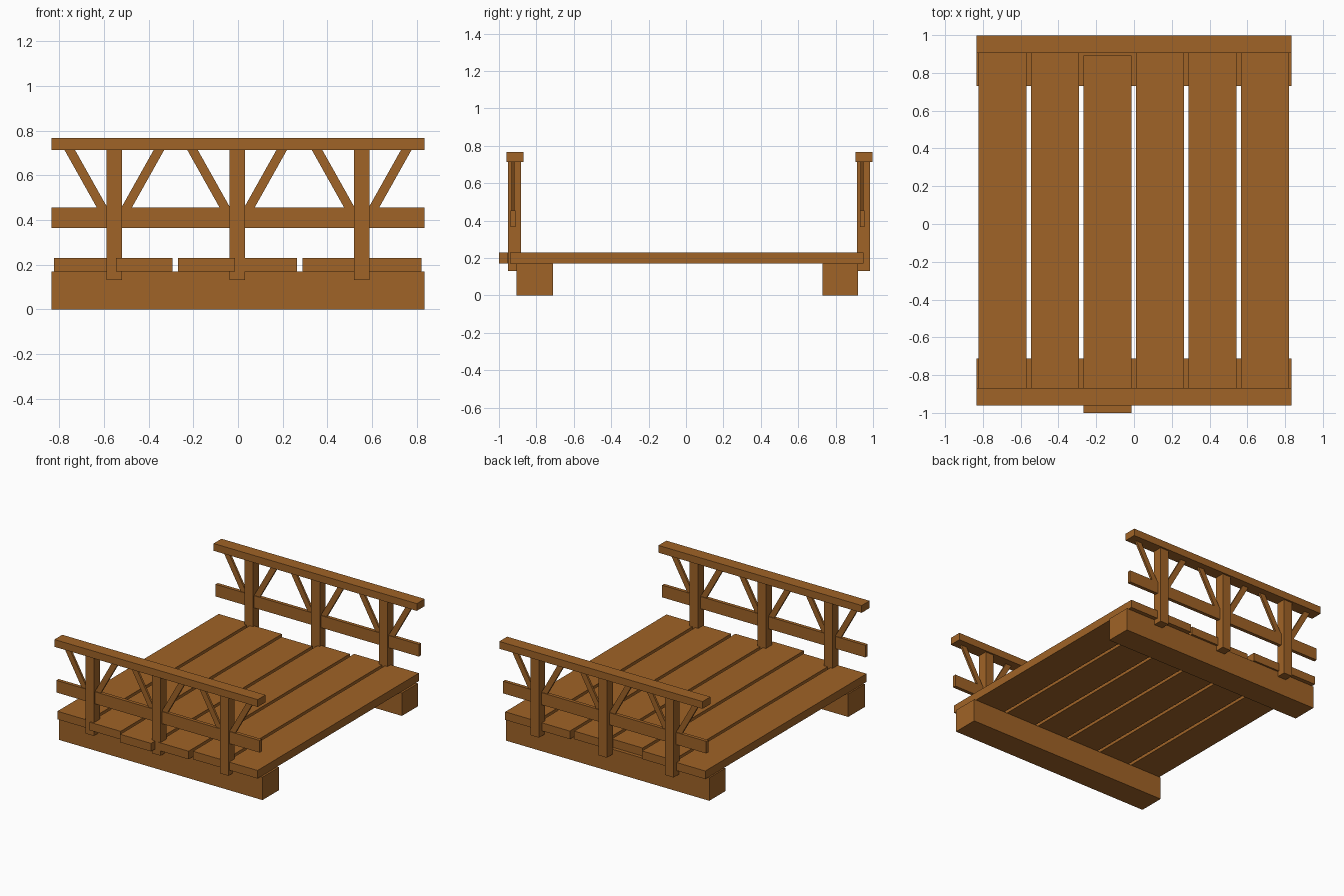
import bpy

if "Cube" in bpy.data.objects:
    bpy.data.objects.remove(bpy.data.objects["Cube"])

wood = bpy.data.materials.new("wood")
wood.diffuse_color = (0.35, 0.125, 0.02, 1)
wood.use_nodes = True
wood.node_tree.nodes["Principled BSDF"].inputs["Base Color"].default_value = wood.diffuse_color


def prism(name, profile, y0, y1):
    """Extrude an x/z quad profile from y0 to y1."""
    verts = [(x, y0, z) for x, z in profile] + [(x, y1, z) for x, z in profile]
    faces = [(0, 1, 2, 3), (7, 6, 5, 4)]
    faces += [(i, i + 4, (i + 1) % 4 + 4, (i + 1) % 4) for i in range(4)]
    # a profile listed clockwise needs its faces reversed
    area = sum(profile[i][0] * profile[(i + 1) % 4][1] -
               profile[(i + 1) % 4][0] * profile[i][1] for i in range(4))
    if area < 0:
        faces = [f[::-1] for f in faces]
    mesh = bpy.data.meshes.new(name)
    mesh.from_pydata(verts, [], faces)
    mesh.materials.append(wood)
    obj = bpy.data.objects.new(name, mesh)
    bpy.context.collection.objects.link(obj)
    return obj


def box(name, x0, x1, y0, y1, z0, z1):
    return prism(name, [(x0, z0), (x1, z0), (x1, z1), (x0, z1)], y0, y1)


# support beams
box("front_beam", -0.835, 0.835, -0.905, -0.711, 0, 0.17)
box("back_beam", -0.835, 0.835, 0.731, 0.919, 0, 0.17)

# deck planks, unevenly shifted lengthwise
starts = [-0.942, -0.96, -1.0, -0.957, -0.94, -0.942]
for i, y in enumerate(starts):
    x = -0.824 + i * 0.278
    box(f"deck_plank_{i + 1}", x, x + 0.254, y, y + 1.892, 0.17, 0.23)

# railings on both ends of the planks
for side, c in (("front", -0.917), ("back", 0.95)):
    box(f"{side}_handrail", -0.835, 0.835, c - 0.044, c + 0.048, 0.713, 0.767)
    m = c - 0.008
    box(f"{side}_middle_rail", -0.835, 0.835, m - 0.013, m + 0.013, 0.365, 0.455)
    for i, x in enumerate((-0.553, -0.004, 0.553)):
        box(f"{side}_post_{i + 1}", x - 0.035, x + 0.035, c - 0.035, c + 0.035,
            0.132, 0.715)
        # slanted braces either side of the post
        for tag, s in (("left", -1), ("right", 1)):
            quad = [(0.03, 0.453), (0.077, 0.453), (0.224, 0.715), (0.177, 0.715)]
            prism(f"{side}_brace_{i + 1}_{tag}", [(x + s * px, pz) for px, pz in quad],
                  m - 0.008, m + 0.008)
